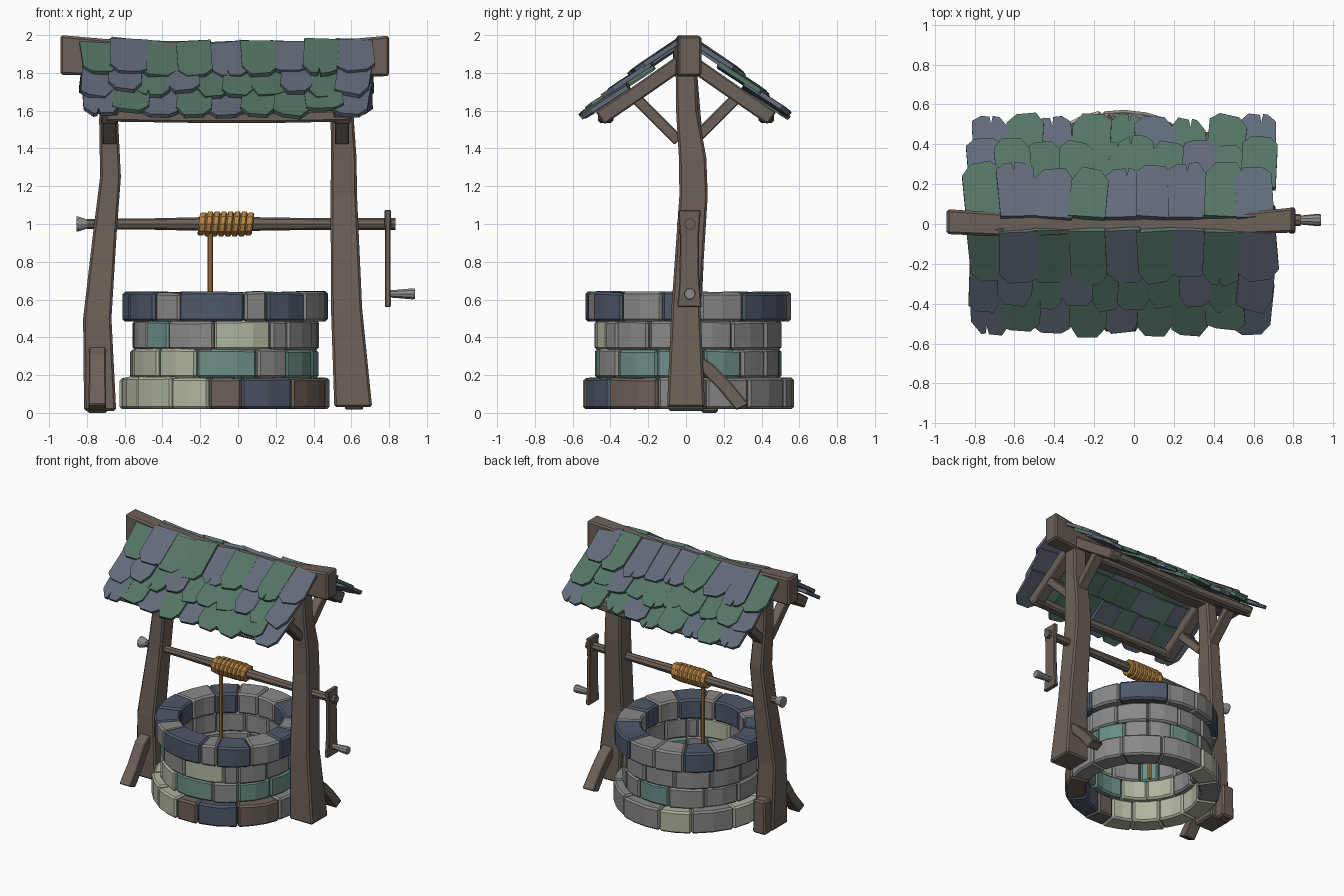
import bpy, bmesh, math, random
from mathutils import Vector as V

if "Cube" in bpy.data.objects:
    bpy.data.objects.remove(bpy.data.objects["Cube"])

random.seed(7)
J = lambda a: random.uniform(-a, a)


def material(name, rgb):
    m = bpy.data.materials.new(name)
    m.diffuse_color = [((c / 255 + 0.055) / 1.055) ** 2.4 for c in rgb] + [1]
    m.use_nodes = True
    m.node_tree.nodes["Principled BSDF"].inputs["Base Color"].default_value = m.diffuse_color
    return m


WOOD = material("weathered_wood", (108, 97, 88))
SLATE = material("slate_stone", (78, 88, 105))
GREY = material("grey_stone", (138, 137, 135))
PALE = material("pale_stone", (176, 181, 160))
TEAL = material("teal_stone", (108, 143, 136))
GREEN = material("green_shingle", (84, 116, 101))
BLUE = material("blue_shingle", (97, 107, 121))
ROPE = material("rope", (182, 134, 68))
METAL = material("metal", (140, 140, 140))


def finish(name, bm, mats, bevel=0.0):
    bmesh.ops.recalc_face_normals(bm, faces=bm.faces)
    me = bpy.data.meshes.new(name)
    bm.to_mesh(me)
    bm.free()
    for m in mats:
        me.materials.append(m)
    ob = bpy.data.objects.new(name, me)
    bpy.context.collection.objects.link(ob)
    if bevel:
        b = ob.modifiers.new("bevel", 'BEVEL')
        b.width, b.segments, b.limit_method = bevel, 1, 'ANGLE'
        b.angle_limit = math.radians(40)
    return ob


def skin(bm, loops, mat=0):
    """Join equal-sized closed loops of points into a capped solid."""
    rings = [[bm.verts.new(p) for p in loop] for loop in loops]
    n = len(rings[0])
    faces = [bm.faces.new(rings[0]), bm.faces.new(rings[-1])]
    for a, b in zip(rings, rings[1:]):
        for i in range(n):
            k = (i + 1) % n
            faces.append(bm.faces.new((a[i], a[k], b[k], b[i])))
    for f in faces:
        f.material_index = mat


def beam(name, sections, u, v, mat=WOOD, bevel=0.012):
    """Bent timber: sections are (x, y, z, width along u, width along v)."""
    u, v = V(u).normalized(), V(v).normalized()
    bm = bmesh.new()
    skin(bm, [[V((x, y, z)) + u * (a * w / 2) + v * (b * d / 2)
               for a, b in ((-1, -1), (1, -1), (1, 1), (-1, 1))]
              for x, y, z, w, d in sections])
    return finish(name, bm, [mat], bevel)


def lathe_x(name, prof, mat, sides=10, y=0.02, z=1.0, shear=0.0):
    """Round part along x: prof is (x, radius)."""
    bm = bmesh.new()
    skin(bm, [[(x + shear * r * math.sin(t), y + r * math.cos(t), z + r * math.sin(t))
               for t in [2 * math.pi * i / sides for i in range(sides)]] for x, r in prof])
    return finish(name, bm, [mat])


# Stone courses: (start angle from the front, colour) for every stone
STONES = [GREY, SLATE, PALE, TEAL, WOOD]
KEY = "GSPTW"
courses = [
    (0.02, 0.187, 0.56, 0.41, "-9W 9S 40W 73G 100G 125G 155G 190P 214G 246P 275P 303P 329P"),
    (0.184, 0.338, 0.50, 0.38, "-18T 20G 41T 70T 100T 125G 145G 165T 195G 225G 255G 285P 315P"),
    (0.334, 0.488, 0.50, 0.38, "-7P 29G 41G 65G 92G 118G 145G 172G 200G 230G 258G 282G 303T 322G"),
    (0.484, 0.64, 0.55, 0.365, "-27S 11G 24S 50G 75S 97G 122S 160G 185G 208S 232G 262S 290S 316G"),
]
for ci, (z0, z1, ro, ri, spec) in enumerate(courses):
    bm = bmesh.new()
    items = [(float(s[:-1]), KEY.index(s[-1])) for s in spec.split()]
    for i, (a0, mat) in enumerate(items):
        a1 = items[i + 1][0] if i + 1 < len(items) else items[0][0] + 360
        a0, a1 = a0 + 0.1, a1 - 0.1
        n = max(1, round((a1 - a0) / 13))
        out, top = ro + J(0.008), z1 + J(0.003)
        loops = []
        for k in range(n + 1):
            t = math.radians(a0 + (a1 - a0) * k / n)
            r, zt = out + J(0.004), top + J(0.004)
            loops.append([(-0.067 + q * math.sin(t), 0.012 - q * math.cos(t), z)
                          for q, z in ((ri, z0), (r, z0), (r, zt), (ri, zt))])
        skin(bm, loops, mat)
    finish("stone_course_%d" % (ci + 1), bm, STONES, 0.013)

# Posts
X, Y, Z = (1, 0, 0), (0, 1, 0), (0, 0, 1)
beam("left_post", [(-0.73, 0.0, 0.01, 0.17, 0.19), (-0.745, 0.0, 0.5, 0.15, 0.16),
                   (-0.705, 0.03, 0.95, 0.125, 0.14), (-0.675, 0.04, 1.25, 0.11, 0.14),
                   (-0.685, 0.02, 1.55, 0.10, 0.12), (-0.68, 0.0, 1.85, 0.09, 0.11)], X, Y)
beam("right_post", [(0.61, 0.0, 0.03, 0.20, 0.20), (0.575, 0.0, 0.55, 0.165, 0.155),
                    (0.56, 0.04, 1.15, 0.14, 0.15), (0.56, 0.035, 1.35, 0.135, 0.145),
                    (0.55, 0.005, 1.6, 0.12, 0.115), (0.55, 0.0, 1.85, 0.11, 0.11)], X, Y)

# Foot braces and block
for name, x, s, h in (("left_foot_brace", -0.745, -1, 0.05), ("right_foot_brace", 0.615, 1, 0.0)):
    beam(name, [(x, s * 0.04, 0.29 + h, 0.09, 0.07), (x, s * 0.11, 0.24 + h, 0.09, 0.075),
                (x, s * 0.2, 0.15, 0.09, 0.075), (x, s * 0.30, 0.03, 0.095, 0.075)],
         X, (0, 0.9 * s, 0.4), bevel=0.006)
beam("left_foot_block", [(-0.745, 0.125, 0.0, 0.11, 0.09), (-0.745, 0.125, 0.26, 0.10, 0.09)], X, Y)

# Ridge beam
beam("ridge_beam", [(-0.94, 0.012, 1.895, 0.125, 0.21), (-0.5, -0.012, 1.872, 0.115, 0.18),
                    (-0.1, 0.004, 1.862, 0.09, 0.165), (0.3, -0.015, 1.865, 0.10, 0.175),
                    (0.8, 0.02, 1.89, 0.125, 0.215)], Y, Z)

# Rafters, braces and eave beams
for s, side in ((-1, "front"), (1, "back")):
    for x, hand in ((-0.68, "left"), (0.55, "right")):
        beam(side + "_" + hand + "_rafter",
             [(x, s * 0.02, 1.86, 0.085, 0.08), (x, s * 0.25, 1.70, 0.085, 0.08),
              (x, s * 0.455, 1.56, 0.09, 0.08)], X, (0, 0.57 * s, 0.82), bevel=0.008)
        beam(side + "_" + hand + "_roof_brace",
             [(x, s * 0.04, 1.44, 0.075, 0.06), (x, s * 0.28, 1.68, 0.075, 0.06)],
             X, (0, -s, 1), bevel=0.006)
    beam(side + "_eave_beam", [(-0.7, s * 0.43, 1.575, 0.07, 0.065), (-0.2, s * 0.42, 1.565, 0.07, 0.06),
                               (0.2, s * 0.43, 1.565, 0.07, 0.06), (0.58, s * 0.42, 1.575, 0.07, 0.065)], Y, Z)

# Shingles: three overlapping rows on each slope, colours per row, slight sag
for s, side, colours in ((-1, "front", ("GBGGBGBGB", "BBGBGGGBGB", "BGBGBGGGB")),
                         (1, "back", ("GBBGBBBGB", "BGGGGGGBGG", "BGBGGBGGB"))):
    bm = bmesh.new()
    down, up = V((0, 0.77 * s, -0.64)), V((0, 0.64 * s, 0.77))
    for row, (v0, v1) in enumerate(((-0.025, 0.28), (0.17, 0.45), (0.34, 0.605))):
        n = len(colours[row])
        x0, x1 = -0.83 + 0.01 * row, 0.70
        step = (x1 - x0) / n
        for i in range(n):
            xc = x0 + (i + 0.5) * step + J(0.008)
            w = step * random.uniform(1.06, 1.18) / 2
            L = v1 - v0 + J(0.025)
            c1, c2 = random.uniform(0.03, 0.075), random.uniform(0.03, 0.075)
            pts = [(-w, 0), (w, 0), (w, L - c1), (w * 0.55, L - J(0.012))]
            if random.random() < 0.22:  # split shingle
                k = J(0.3) * w
                pts += [(k + 0.009, L), (k, L - 0.05), (k - 0.007, L - 0.005)]
            pts += [(-w * 0.5, L - J(0.014)), (-w, L - c2)]
            sag = 0.016 * (1 - ((xc + 0.06) / 0.77) ** 2)
            lift, roll, turn = 0.008 * (i % 2) + J(0.004), J(0.09), J(0.09)
            base = V((xc, s * 0.043, 1.953 - sag))
            loops = []
            for h in (0.0, 0.025):
                loops.append([base + V((px + turn * pv, 0, 0)) + down * (v0 + pv - turn * px)
                              + up * (h + lift + roll * px + 0.032 * pv / L - 0.008) for px, pv in pts])
            skin(bm, loops, int(colours[row][i] == "B"))
    finish(side + "_shingles", bm, [GREEN, BLUE])

# Windlass: axle, knob, rope coil, hanging rope
lathe_x("axle", [(-0.8, 0.027), (-0.5, 0.029), (-0.2, 0.036), (0.1, 0.036), (0.4, 0.031), (0.835, 0.031)], WOOD, 8)
lathe_x("axle_knob", [(-0.855, 0.042), (-0.845, 0.042), (-0.79, 0.022), (-0.76, 0.022)], METAL)
coil = []
for i in range(8):
    x = -0.208 + i * 0.036
    r = 0.069 - 0.006 * (i in (0, 7))
    coil += [(x, 0.058), (x + 0.007, r), (x + 0.029, r)]
lathe_x("rope_coil", coil + [(0.08, 0.056)], ROPE, 10, shear=0.12)
bpy.ops.mesh.primitive_cylinder_add(vertices=8, radius=0.014, depth=0.8, location=(-0.147, 0.0, 0.57))
rope = bpy.context.object
rope.name = "hanging_rope"
rope.data.materials.append(ROPE)

# Crank arm and handle
beam("crank_arm", [(0.793, 0.018, 0.56, 0.032, 0.13), (0.793, 0.018, 0.70, 0.03, 0.105),
                   (0.793, 0.018, 0.93, 0.03, 0.10), (0.793, 0.018, 1.075, 0.035, 0.12)], X, Y, bevel=0.006)
lathe_x("crank_handle", [(0.78, 0.02), (0.83, 0.022), (0.925, 0.031), (0.938, 0.028)], METAL, z=0.63)
